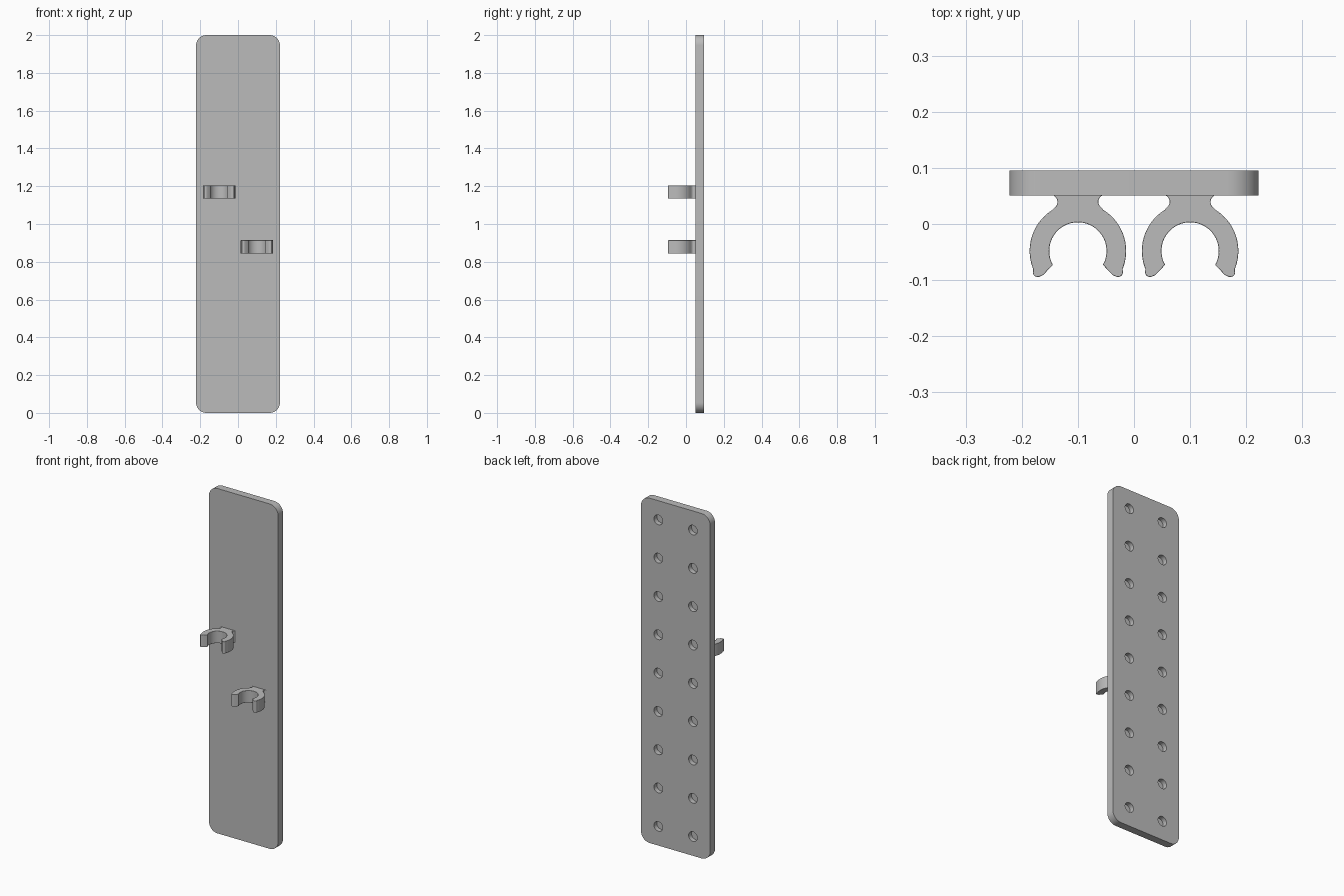
import bpy, bmesh, math
from mathutils import Vector

if "Cube" in bpy.data.objects:
    bpy.data.objects.remove(bpy.data.objects["Cube"])

grey = bpy.data.materials.new("plain grey")
grey.diffuse_color = (0.5, 0.5, 0.5, 1)
grey.use_nodes = True
grey.node_tree.nodes["Principled BSDF"].inputs["Base Color"].default_value = grey.diffuse_color


def arc(cx, cy, r, a0, a1, n):
    """Points along an arc, angles in degrees."""
    return [(cx + r * math.cos(math.radians(a0 + (a1 - a0) * i / n)),
             cy + r * math.sin(math.radians(a0 + (a1 - a0) * i / n))) for i in range(n + 1)]


def extrude(name, points, offset):
    """Solid made by sweeping a closed 3D outline along an offset."""
    bm = bmesh.new()
    face = bm.faces.new([bm.verts.new(p) for p in points])
    moved = bmesh.ops.extrude_face_region(bm, geom=[face])["geom"]
    bmesh.ops.translate(bm, vec=Vector(offset),
                        verts=[v for v in moved if isinstance(v, bmesh.types.BMVert)])
    bmesh.ops.recalc_face_normals(bm, faces=bm.faces)
    mesh = bpy.data.meshes.new(name)
    bm.to_mesh(mesh)
    bm.free()
    mesh.materials.append(grey)
    ob = bpy.data.objects.new(name, mesh)
    bpy.context.collection.objects.link(ob)
    return ob


def smooth(ob):
    bpy.ops.object.select_all(action='DESELECT')
    bpy.context.view_layer.objects.active = ob
    ob.select_set(True)
    bpy.ops.object.shade_smooth_by_angle(angle=math.radians(30))


# Backing plate with rounded corners
W, R, FRONT, BACK = 0.222, 0.055, 0.051, 0.095
outline = []
for cx, cz, a in ((W - R, 2 - R, 0), (R - W, 2 - R, 90), (R - W, R, 180), (W - R, R, 270)):
    outline += arc(cx, cz, R, a, a + 90, 10)
plate = extrude("backing_plate", [(x, FRONT, z) for x, z in outline], (0, BACK - FRONT, 0))

# Blind peg holes: two columns of nine in the back
bm = bmesh.new()
for col in (-1, 1):
    for row in range(9):
        ring = arc(col * 0.111, (row + 0.5) * 2 / 9, 0.028, 0, 360, 32)[:-1]
        face = bm.faces.new([bm.verts.new((x, BACK - 0.027, z)) for x, z in ring])
        moved = bmesh.ops.extrude_face_region(bm, geom=[face])["geom"]
        bmesh.ops.translate(bm, vec=(0, 0.05, 0),
                            verts=[v for v in moved if isinstance(v, bmesh.types.BMVert)])
bmesh.ops.recalc_face_normals(bm, faces=bm.faces)
mesh = bpy.data.meshes.new("hole_cutter")
bm.to_mesh(mesh)
bm.free()
mesh.materials.append(grey)
cutter = bpy.data.objects.new("hole_cutter", mesh)
bpy.context.collection.objects.link(cutter)
cut = plate.modifiers.new("holes", 'BOOLEAN')
cut.object, cut.operation, cut.solver = cutter, 'DIFFERENCE', 'EXACT'
bpy.context.view_layer.objects.active = plate
bpy.ops.object.modifier_apply(modifier=cut.name)
bpy.data.objects.remove(cutter)
smooth(plate)

# Open clip: right half of its outline, from the inner top round to the plate
CY = -0.048
half = arc(0, CY, 0.051, 90, -29, 28)                      # inner grip
half += [(0.062, -0.091)] + arc(0.0715, -0.0855, 0.009, -110, -10, 6)  # rounded tip
half += arc(0, CY, 0.086, -22, 58, 24)                     # outer wall
half += arc(0.049, 0.0395, 0.0125, 225, 112, 10)           # concave neck
half += [(0.046, FRONT + 0.002)]
profile = half + [(-x, y) for x, y in reversed(half[1:])]

for name, x, z in (("upper_clip", -0.1, 1.17), ("lower_clip", 0.1, 0.879)):
    clip = extrude(name, [(x + px, py, z - 0.035) for px, py in profile], (0, 0, 0.07))
    bevel = clip.modifiers.new("soft_edges", 'BEVEL')
    bevel.width, bevel.segments = 0.003, 2
    bevel.limit_method, bevel.angle_limit = 'ANGLE', math.radians(60)
    smooth(clip)
